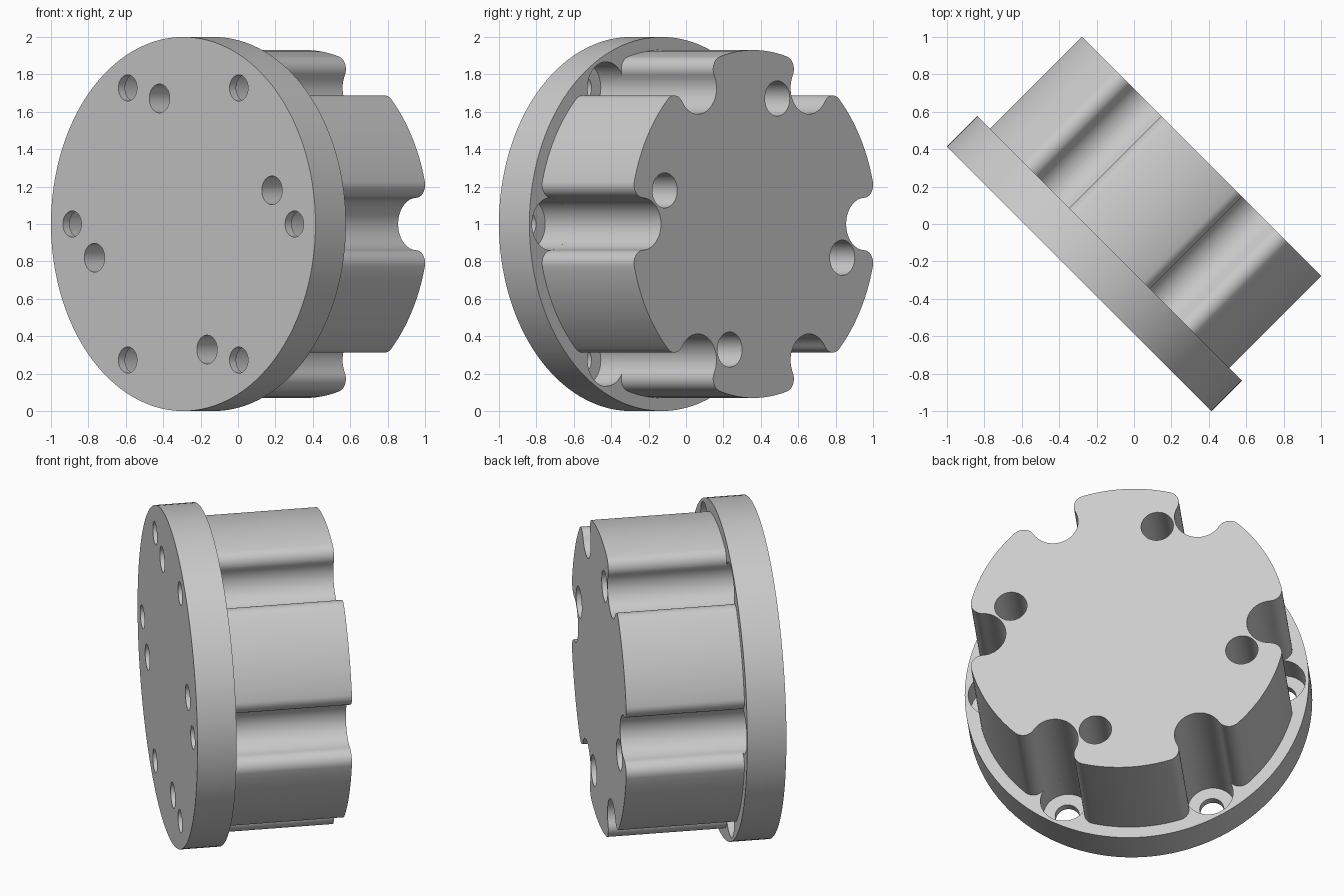
import bpy, bmesh
from math import sin, cos, radians, pi, atan2, acos, sqrt
from mathutils import Matrix, Vector

if "Cube" in bpy.data.objects:
    bpy.data.objects.remove(bpy.data.objects["Cube"], do_unlink=True)

# Main sizes; local z is the part's axis, pointing out of the flange face
FLANGE_R, FLANGE_T = 1.0, 0.23
HUB_R, LENGTH = 0.93, 0.925
BOLT_R, NOTCH_R, FILLET = 0.84, 0.14, 0.07
S = sqrt(0.5)
PLACE = Matrix(((S, 0, -S, S - 1), (-S, 0, -S, S - 1), (0, 1, 0, 1), (0, 0, 0, 1)))

grey = bpy.data.materials.new("light_grey")
grey.use_nodes = True
grey.diffuse_color = (0.6, 0.6, 0.6, 1)
grey.node_tree.nodes["Principled BSDF"].inputs["Base Color"].default_value = (0.6, 0.6, 0.6, 1)


def arc(cx, cy, r, a0, a1, n):
    """Points along an arc, both ends included."""
    return [Vector((cx + r * cos(a0 + (a1 - a0) * i / n), cy + r * sin(a0 + (a1 - a0) * i / n)))
            for i in range(n + 1)]


def circle(cx, cy, r, n=48):
    return arc(cx, cy, r, 0, 2 * pi, n)[:-1]


def polar(r, a):
    return r * cos(a), r * sin(a)


def prism(name, outlines, z0, z1):
    """Extrude closed outlines between two heights into one object."""
    bm = bmesh.new()
    for pts in outlines:
        face = bm.faces.new([bm.verts.new((p.x, p.y, z0)) for p in pts])
        ext = bmesh.ops.extrude_face_region(bm, geom=[face], use_keep_orig=True)
        new = [g for g in ext["geom"] if isinstance(g, bmesh.types.BMVert)]
        bmesh.ops.translate(bm, verts=new, vec=(0, 0, z1 - z0))
    bmesh.ops.recalc_face_normals(bm, faces=bm.faces[:])
    mesh = bpy.data.meshes.new(name)
    bm.to_mesh(mesh)
    bm.free()
    mesh.materials.append(grey)
    obj = bpy.data.objects.new(name, mesh)
    bpy.context.collection.objects.link(obj)
    obj.matrix_world = PLACE
    return obj


def activate(obj):
    bpy.ops.object.select_all(action="DESELECT")
    obj.select_set(True)
    bpy.context.view_layer.objects.active = obj


def cut(obj, outlines, z0, z1):
    """Subtract extruded outlines from an object."""
    cutter = prism("cutter", outlines, z0, z1)
    cutter.hide_render = True
    mod = obj.modifiers.new("holes", "BOOLEAN")
    mod.operation, mod.solver, mod.object = "DIFFERENCE", "EXACT", cutter
    activate(obj)
    bpy.ops.object.modifier_apply(modifier=mod.name)
    bpy.data.objects.remove(cutter, do_unlink=True)


def hub_outline():
    """Six rounded notches joined by fillets and arcs of the hub circle."""
    fr = HUB_R - FILLET
    reach = NOTCH_R + FILLET
    t = acos((fr * fr + BOLT_R ** 2 - reach ** 2) / (2 * fr * BOLT_R))
    fx, fy = polar(fr, t)
    d = atan2(fy, fx - BOLT_R)
    step = pi / 3
    lobe = arc(BOLT_R, 0, NOTCH_R, 2 * pi - d, d, 24)
    lobe += arc(fx, fy, FILLET, d - pi, t, 10)[1:]
    lobe += arc(0, 0, HUB_R, t, step - t, 12)[1:]
    lobe += arc(*polar(fr, step - t), FILLET, step - t, step + pi - d, 10)[1:-1]
    return [Matrix.Rotation(k * step, 2) @ p for k in range(6) for p in lobe]


bolts = [polar(BOLT_R, k * pi / 3) for k in range(6)]
pins = [polar(0.695, radians(15 + 90 * k)) for k in range(4)]

# Mounting flange with counterbored bolt holes and pin holes
flange = prism("flange", [circle(0, 0, FLANGE_R, 128)], -FLANGE_T, 0)
cut(flange, [circle(x, y, 0.07) for x, y in bolts], -0.5, 0.1)
cut(flange, [circle(x, y, NOTCH_R) for x, y in bolts], -0.5, -0.05)
cut(flange, [circle(x, y, 0.077) for x, y in pins], -0.5, 0.1)

# Notched hub with wider pin holes at its free end
hub = prism("hub", [hub_outline()], -LENGTH, -FLANGE_T)
cut(hub, [circle(x, y, 0.077) for x, y in pins], -1.1, 0)
cut(hub, [circle(x, y, 0.094) for x, y in pins], -1.1, -0.45)

for part in (flange, hub):
    activate(part)
    bpy.ops.object.shade_smooth_by_angle(angle=radians(30))
